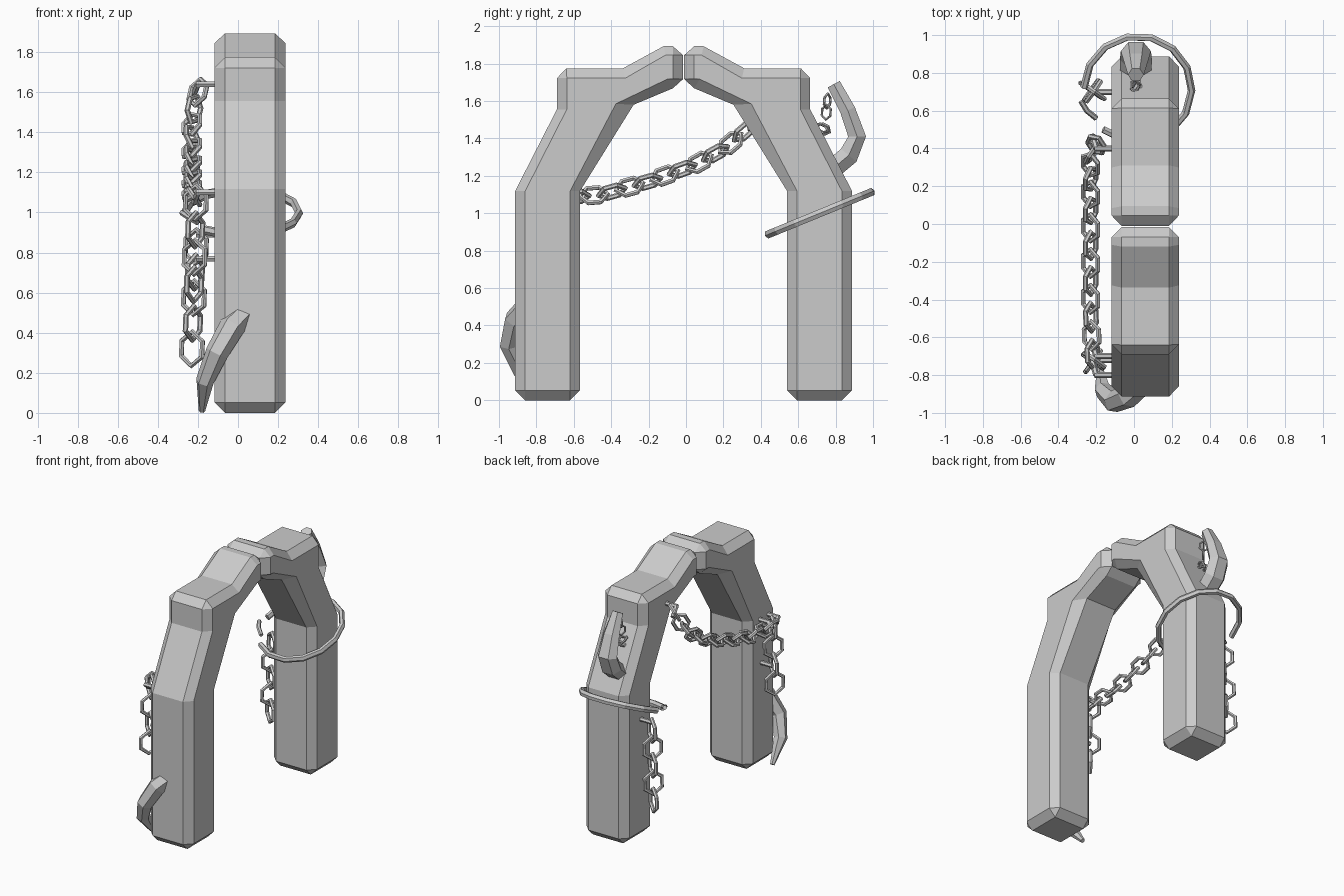
import bpy, bmesh, math
from mathutils import Vector, Matrix

old = bpy.data.objects.get("Cube")
if old:
    bpy.data.objects.remove(old)

stone = bpy.data.materials.new("grey stone")
stone.use_nodes = True
GREY = (0.6, 0.6, 0.6, 1)
stone.diffuse_color = GREY
stone.node_tree.nodes["Principled BSDF"].inputs["Base Color"].default_value = GREY


def finish(name, bm):
    bmesh.ops.remove_doubles(bm, verts=bm.verts, dist=0.0005)
    bmesh.ops.recalc_face_normals(bm, faces=bm.faces)
    mesh = bpy.data.meshes.new(name)
    bm.to_mesh(mesh)
    bm.free()
    mesh.materials.append(stone)
    obj = bpy.data.objects.new(name, mesh)
    bpy.context.collection.objects.link(obj)
    return obj


def bridge(bm, a, b):
    n = len(a)
    for i in range(n):
        j = (i + 1) % n
        bm.faces.new((a[i], a[j], b[j], b[i]))


def sweep(bm, path, sizes, ref, sides=6, closed=False):
    """Loft a polygon section along a path; sizes holds (side, depth) radii."""
    pts = [Vector(p) for p in path]
    n = len(pts)
    rings = []
    for i, p in enumerate(pts):
        prev = pts[i - 1] if closed or i else p
        nxt = pts[(i + 1) % n] if closed or i < n - 1 else p
        t = (nxt - prev).normalized()
        u = t.cross(Vector(ref)).normalized()
        v = u.cross(t)
        a, b = sizes[i]
        ring = []
        for k in range(sides):
            ang = 2 * math.pi * k / sides
            ring.append(bm.verts.new(p + u * a * math.cos(ang) + v * b * math.sin(ang)))
        rings.append(ring)
    for i in range(n if closed else n - 1):
        bridge(bm, rings[i], rings[(i + 1) % n])
    if not closed:
        bm.faces.new(rings[0])
        bm.faces.new(rings[-1])


# Arch halves: outline at the chamfer edge and the inset outline of the flat side
OUTER = [(-.914, .053), (-.914, 1.118), (-.69, 1.556), (-.69, 1.722), (-.64, 1.775),
         (-.337, 1.775), (-.12, 1.893), (-.07, 1.893), (-.016, 1.845), (-.016, 1.717),
         (-.07, 1.668), (-.28, 1.58), (-.567, 1.118), (-.567, .053), (-.62, 0), (-.86, 0)]
INSET = [(-.86, .053), (-.86, 1.118), (-.637, 1.556), (-.637, 1.722), (-.637, 1.722),
         (-.325, 1.722), (-.11, 1.845), (-.07, 1.845), (-.07, 1.845), (-.07, 1.717),
         (-.1, 1.717), (-.375, 1.585), (-.62, 1.118), (-.62, .053), (-.62, .053), (-.86, .053)]


def arch_half(name, flip):
    bm = bmesh.new()
    loops = []
    for x, outline in ((-.118, INSET), (-.065, OUTER), (.185, OUTER), (.237, INSET)):
        loops.append([bm.verts.new((x, -.026 - y if flip else y, z)) for y, z in outline])
    for a, b in zip(loops, loops[1:]):
        bridge(bm, a, b)
    bm.faces.new(loops[0])
    bm.faces.new(loops[-1])
    finish(name, bm)


arch_half("front_arch_half", False)
arch_half("back_arch_half", True)


# Horns
def horn(name, path, sizes, ref):
    bm = bmesh.new()
    sweep(bm, path, sizes, ref)
    finish(name, bm)


horn("lower_horn",
     [(.04, -.85, .5), (-.03, -.91, .43), (-.105, -.94, .3), (-.165, -.88, .16), (-.18, -.76, .01)],
     [(.06, .06), (.065, .065), (.058, .06), (.045, .05), (.016, .016)], (0, -1, .3))
horn("upper_horn",
     [(.01, .74, 1.2), (.01, .87, 1.31), (.01, .915, 1.41), (.01, .865, 1.55), (.01, .79, 1.69)],
     [(.08, .06), (.085, .062), (.08, .055), (.065, .048), (.042, .042)], (0, 1, 0))

# Tilted broken shackle around the back leg
bm = bmesh.new()
arc = []
for k in range(13):
    a = math.radians(-130 + 25.7 * k)
    y = .715 + .28 * math.sin(a)
    arc.append((.02 + .285 * math.cos(a), y, 1.0 + .41 * (y - .715)))
sweep(bm, arc, [(.02, .024)] * len(arc), (0, -.38, .92))
finish("shackle", bm)


# Chains
def link(bm, center, direction, twist, length, width, r=.014):
    d = Vector(direction).normalized()
    side = d.cross(Vector((1, 0, 0))).normalized()
    side = Matrix.Rotation(twist, 3, d) @ side
    c = Vector(center)
    hexagon = ((1, 0), (.45, 1), (-.45, 1), (-1, 0), (-.45, -1), (.45, -1))
    pts = [c + d * u * length / 2 + side * v * width / 2 for u, v in hexagon]
    sweep(bm, pts, [(r, r)] * 6, d.cross(side), 6, True)


def chain(name, path, pitch, length, width, r=.014):
    """Space links evenly along a polyline, turning every other one."""
    bm = bmesh.new()
    pts = [Vector(p) for p in path]
    total = sum((b - a).length for a, b in zip(pts, pts[1:]))
    count = max(1, round(total / pitch))
    for k in range(count + 1):
        s = total * k / count
        for a, b in zip(pts, pts[1:]):
            seg = (b - a).length
            if s <= seg + 1e-5:
                break
            s -= seg
        twist = math.radians(35 if k % 2 else 125)
        link(bm, a.lerp(b, s / seg), b - a, twist, length, width, r)
    finish(name, bm)


chain("span_chain",
      [(-.2, .42, 1.6), (-.23, .35, 1.47), (-.23, .21, 1.35), (-.23, .05, 1.26),
       (-.23, -.2, 1.17), (-.23, -.45, 1.1), (-.22, -.69, 1.08)], .1, .15, .095)
chain("front_hanging_chain", [(-.21, -.72, 1.05), (-.22, -.73, .64)], .13, .17, .125)
chain("back_hanging_chain", [(-.21, .7, .83), (-.23, .71, .32)], .13, .17, .125)
chain("horn_chain", [(.01, .755, 1.6), (.01, .75, 1.54)], .06, .08, .055, .007)
chain("slope_link", [(.01, .725, 1.455), (.01, .735, 1.45)], .02, .075, .06, .008)

# Staples holding the chains to the legs
bm = bmesh.new()
for y, z in ((.4, 1.64), (-.7, 1.1), (-.8, 1.1), (.7, .89), (-.72, .77)):
    sweep(bm, [(-.1, y, z), (-.21, y, z)], [(.016, .016)] * 2, (0, 0, 1))
    if z > 1:
        sweep(bm, [(-.2, y, z), (-.22, y + .07, z - .05)], [(.016, .016)] * 2, (0, 0, 1))
finish("chain_staples", bm)

# Loose broken link by the shackle end
bm = bmesh.new()
sweep(bm, [(-.28, .65, 1.0), (-.25, .6, .98), (-.2, .56, .95)], [(.015, .015)] * 3, (0, 0, 1))
finish("broken_link", bm)
